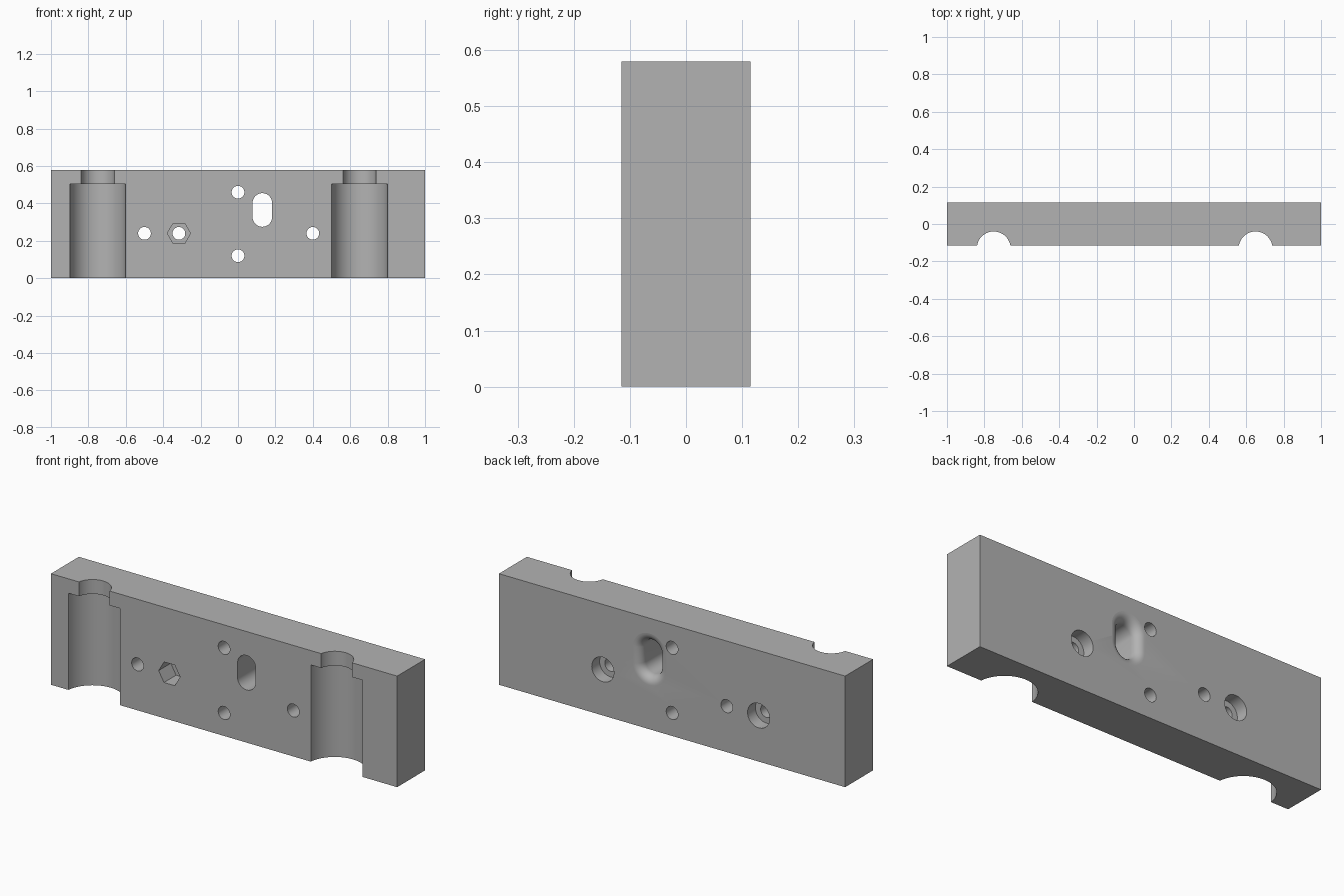
import bpy, bmesh, math

cube = bpy.data.objects.get("Cube")
if cube:
    bpy.data.objects.remove(cube, do_unlink=True)

LENGTH, DEPTH, HEIGHT = 2.0, 0.23, 0.58
BACK = DEPTH / 2

grey = bpy.data.materials.new("plain_grey")
grey.use_nodes = True
colour = (0.45, 0.45, 0.45, 1)
grey.diffuse_color = colour
grey.node_tree.nodes["Principled BSDF"].inputs["Base Color"].default_value = colour


def make_object(name, bm):
    bmesh.ops.recalc_face_normals(bm, faces=bm.faces)
    mesh = bpy.data.meshes.new(name)
    bm.to_mesh(mesh)
    bm.free()
    mesh.materials.append(grey)
    obj = bpy.data.objects.new(name, mesh)
    bpy.context.collection.objects.link(obj)
    return obj


def stepped_cutter(name, x, other, sections, axis="Y", sides=48, stretch=0.0):
    """Stack of rings (position, radius) along an axis; stretch makes a slot."""
    bm = bmesh.new()
    rings = []
    for pos, radius in sections:
        ring = []
        for i in range(sides):
            a = math.tau * i / sides
            u = x + radius * math.cos(a)
            v = other + radius * math.sin(a)
            if stretch:
                # half-step keeps the two ends of the slot symmetrical
                a += math.pi / sides
                u = x + radius * math.cos(a)
                v = other + radius * math.sin(a) + math.copysign(stretch, math.sin(a))
            ring.append(bm.verts.new((u, pos, v) if axis == "Y" else (u, v, pos)))
        rings.append(ring)
    for low, high in zip(rings, rings[1:]):
        for i in range(sides):
            j = (i + 1) % sides
            bm.faces.new((low[i], low[j], high[j], high[i]))
    bm.faces.new(rings[0])
    bm.faces.new(rings[-1])
    return make_object(name, bm)


# Plate
bm = bmesh.new()
bmesh.ops.create_cube(bm, size=1)
for v in bm.verts:
    v.co = (v.co.x * LENGTH, v.co.y * DEPTH, (v.co.z + 0.5) * HEIGHT)
plate = make_object("mounting_plate", bm)

cutters = []

# Stepped half-round grooves in the front
for x in (-0.75, 0.65):
    cutters.append(stepped_cutter("groove_cutter", x, -0.13,
                   [(-0.1, 0.15), (0.505, 0.15), (0.505, 0.09), (0.7, 0.09)],
                   axis="Z", sides=72))

# Plain through holes
R = 0.034
for x, z in ((0, 0.46), (0, 0.12), (-0.316, 0.24)):
    cutters.append(stepped_cutter("hole_cutter", x, z, [(-0.2, R), (0.2, R)]))

# Holes counterbored from the back
for x in (-0.5, 0.4):
    step = BACK - 0.065
    cutters.append(stepped_cutter("counterbore_cutter", x, 0.24,
                   [(-0.2, R), (step, R), (step, 0.064), (0.2, 0.064)]))

# Hexagonal nut pocket in the front
cutters.append(stepped_cutter("nut_pocket_cutter", -0.316, 0.24,
               [(-0.2, 0.062), (-BACK + 0.1, 0.062)], sides=6))

# Slot with a rounded mouth at the back
W, F, STEPS = 0.052, 0.045, 8
flare = [(-0.2, W)]
for i in range(STEPS + 1):
    a = math.pi / 2 * i / STEPS
    flare.append((BACK - F + F * math.sin(a), W + F * (1 - math.cos(a))))
flare.append((0.2, W + F))
cutters.append(stepped_cutter("slot_cutter", 0.13, 0.365, flare, stretch=0.038))

# Cut everything out of the plate
bpy.context.view_layer.objects.active = plate
for cutter in cutters:
    cutter.hide_render = True
    mod = plate.modifiers.new("cut", "BOOLEAN")
    mod.operation = "DIFFERENCE"
    mod.solver = "EXACT"
    mod.object = cutter
    bpy.ops.object.modifier_apply(modifier=mod.name)
    bpy.data.objects.remove(cutter, do_unlink=True)

# Smooth the round walls, keep the big faces flat
bpy.ops.object.select_all(action="DESELECT")
plate.select_set(True)
bpy.ops.object.shade_smooth_by_angle(angle=math.radians(30))
for face in plate.data.polygons:
    if face.area > 0.1:
        face.use_smooth = False
